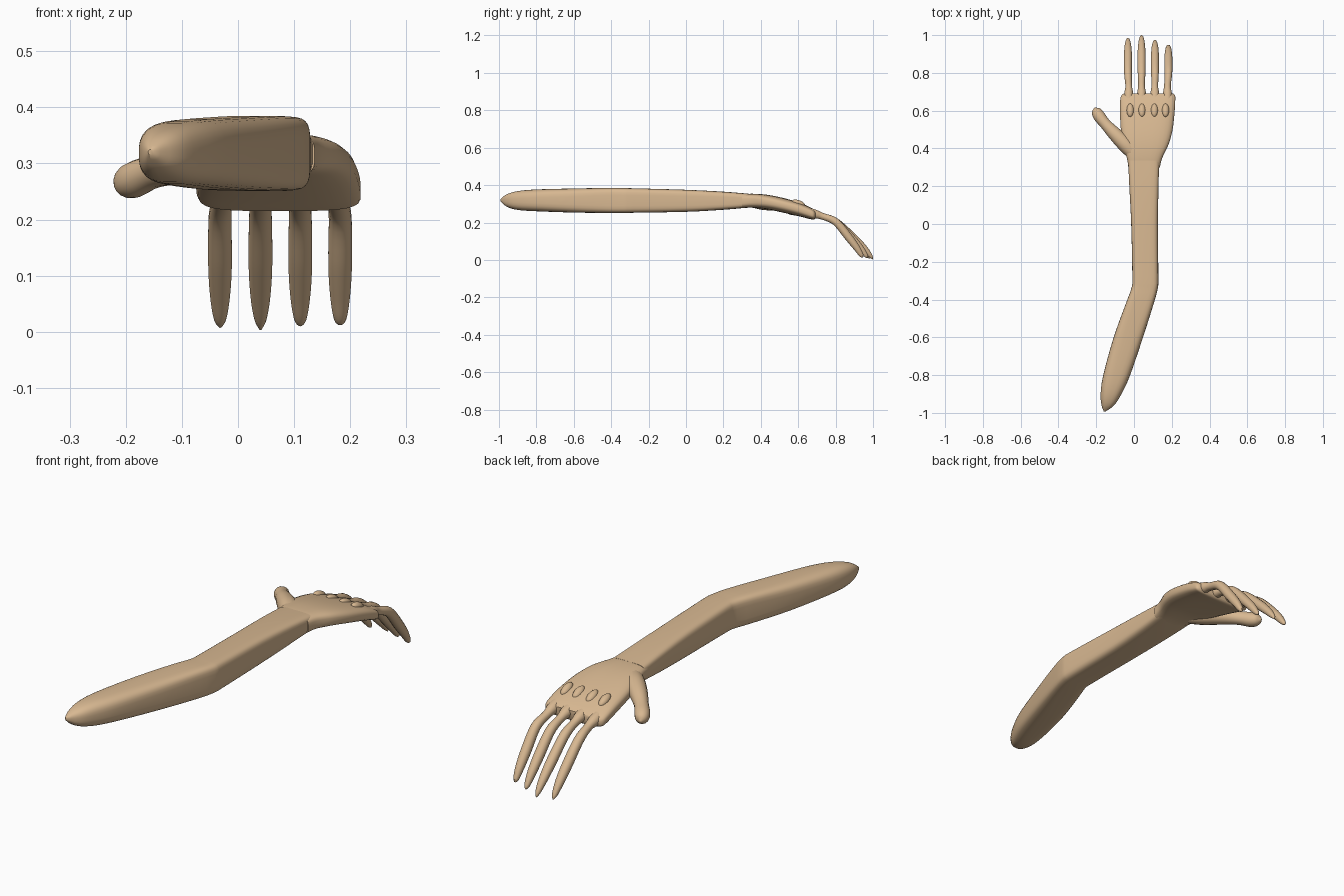
import bpy, bmesh, math
from mathutils import Vector

if "Cube" in bpy.data.objects:
    bpy.data.objects.remove(bpy.data.objects["Cube"])

skin = bpy.data.materials.new("tan skin")
skin.diffuse_color = (0.686, 0.479, 0.285, 1)
skin.use_nodes = True
skin.node_tree.nodes["Principled BSDF"].inputs["Base Color"].default_value = skin.diffuse_color


def finish(name, bm):
    bmesh.ops.recalc_face_normals(bm, faces=bm.faces)
    me = bpy.data.meshes.new(name)
    bm.to_mesh(me)
    bm.free()
    ob = bpy.data.objects.new(name, me)
    bpy.context.collection.objects.link(ob)
    me.materials.append(skin)
    bpy.ops.object.select_all(action='DESELECT')
    ob.select_set(True)
    bpy.context.view_layer.objects.active = ob
    bpy.ops.object.shade_smooth_by_angle(angle=math.radians(45))
    return ob


def spow(c, e):
    return math.copysign(abs(c) ** e, c)


def smooth(rows, steps):
    """Catmull-Rom interpolation of rows of numbers."""
    out = []
    for i in range(len(rows) - 1):
        quad = (rows[max(i - 1, 0)], rows[i], rows[i + 1], rows[min(i + 2, len(rows) - 1)])
        for s in range(steps):
            t = s / steps
            out.append([0.5 * (2 * b + (c - a) * t + (2 * a - 5 * b + 4 * c - d) * t * t
                               + (3 * b - a - 3 * c + d) * t ** 3) for a, b, c, d in zip(*quad)])
    return out + [list(rows[-1])]


def loft(name, rings, n=28):
    """Skin superellipse rings: (centre, half axis u, half axis v, exponent)."""
    bm = bmesh.new()
    loops = []
    for c, u, v, p in rings:
        loops.append([bm.verts.new(c + u * spow(math.cos(a), 2 / p) + v * spow(math.sin(a), 2 / p))
                      for a in (2 * math.pi * (k + 0.5) / n for k in range(n))])
    for a, b in zip(loops, loops[1:]):
        for k in range(n):
            m = (k + 1) % n
            bm.faces.new((a[k], a[m], b[m], b[k]))
    bm.faces.new(loops[0])
    bm.faces.new(loops[-1])
    return finish(name, bm)


def slices(name, rows, steps):
    """Loft of upright slices: y, left x, right x, bottom z, top z, exponent."""
    return loft(name, [(Vector(((l + r) / 2, y, (b + t) / 2)), Vector(((r - l) / 2, 0, 0)),
                        Vector((0, 0, (t - b) / 2)), p)
                       for y, l, r, b, t, p in smooth(rows, steps)])


def limb(name, rows, steps=5):
    """Round tube along a path of x, y, z, radius."""
    pts = smooth(rows, steps)
    rings = []
    for i, (x, y, z, r) in enumerate(pts):
        t = (Vector(pts[min(i + 1, len(pts) - 1)][:3]) - Vector(pts[max(i - 1, 0)][:3])).normalized()
        u = t.cross(Vector((0, 0, 1))).normalized()
        rings.append((Vector((x, y, z)), u * r, u.cross(t) * r, 2.1))
    return loft(name, rings, 16)


# Bent arm with a pointed shoulder end
slices("arm", [
    (-0.992, -0.160, -0.150, 0.315, 0.325, 2.5),
    (-0.96, -0.172, -0.105, 0.285, 0.350, 2.6),
    (-0.90, -0.177, -0.066, 0.267, 0.368, 2.8),
    (-0.80, -0.163, -0.020, 0.260, 0.377, 3.2),
    (-0.60, -0.108, 0.048, 0.253, 0.382, 4),
    (-0.42, -0.043, 0.105, 0.251, 0.385, 5),
    (-0.34, -0.014, 0.126, 0.251, 0.384, 5),
    (-0.28, -0.009, 0.129, 0.252, 0.383, 5),
    (0.00, -0.015, 0.127, 0.257, 0.375, 5),
    (0.20, -0.025, 0.130, 0.268, 0.365, 5),
    (0.335, -0.031, 0.134, 0.280, 0.354, 5)], 3)

# Palm, widening and drooping toward the fingers
slices("palm", [
    (0.300, -0.030, 0.137, 0.277, 0.351, 4),
    (0.35, -0.038, 0.150, 0.279, 0.354, 3.6),
    (0.42, -0.057, 0.183, 0.273, 0.350, 3.2),
    (0.50, -0.070, 0.205, 0.257, 0.336, 3),
    (0.60, -0.075, 0.216, 0.234, 0.309, 3.2),
    (0.66, -0.073, 0.219, 0.219, 0.283, 3.6),
    (0.682, -0.066, 0.217, 0.215, 0.270, 3.6),
    (0.692, -0.052, 0.205, 0.222, 0.262, 3)], 4)

# Four fingers: root x, tip x, tip y, tip z
for label, x0, x1, ty, tz in (("index", -0.028, -0.032, 0.985, 0.008), ("middle", 0.040, 0.040, 1.0, 0.004),
                              ("ring", 0.110, 0.111, 0.975, 0.011), ("little", 0.177, 0.182, 0.95, 0.018)):
    d = ty - 0.80
    limb(label + "_finger", [
        (x0, 0.64, 0.258, 0.026),
        (x0, 0.69, 0.245, 0.024),
        (x0, 0.73, 0.233, 0.018),
        (x1, 0.80, 0.204, 0.0205),
        (x1, 0.80 + d * 0.45, 0.124, 0.0215),
        (x1, 0.80 + d * 0.75, 0.065, 0.018),
        (x1, 0.80 + d * 0.93, 0.023, 0.011),
        (x1, ty - 0.002, tz, 0.002)])

# Thumb
limb("thumb", [
    (0.000, 0.37, 0.313, 0.036),
    (-0.045, 0.42, 0.308, 0.042),
    (-0.100, 0.475, 0.300, 0.037),
    (-0.150, 0.528, 0.286, 0.030),
    (-0.185, 0.572, 0.271, 0.032),
    (-0.200, 0.600, 0.264, 0.024),
    (-0.206, 0.616, 0.260, 0.004)])

# Knuckle bumps on the back of the hand
for i, x in enumerate((-0.020, 0.042, 0.108, 0.167)):
    bm = bmesh.new()
    bmesh.ops.create_uvsphere(bm, u_segments=16, v_segments=10, radius=1)
    for v in bm.verts:
        y = v.co.y * 0.036
        v.co = (x + v.co.x * 0.019, 0.602 + y, 0.302 + v.co.z * 0.018 - 0.3 * y)
    finish("knuckle_%d" % (i + 1), bm)
